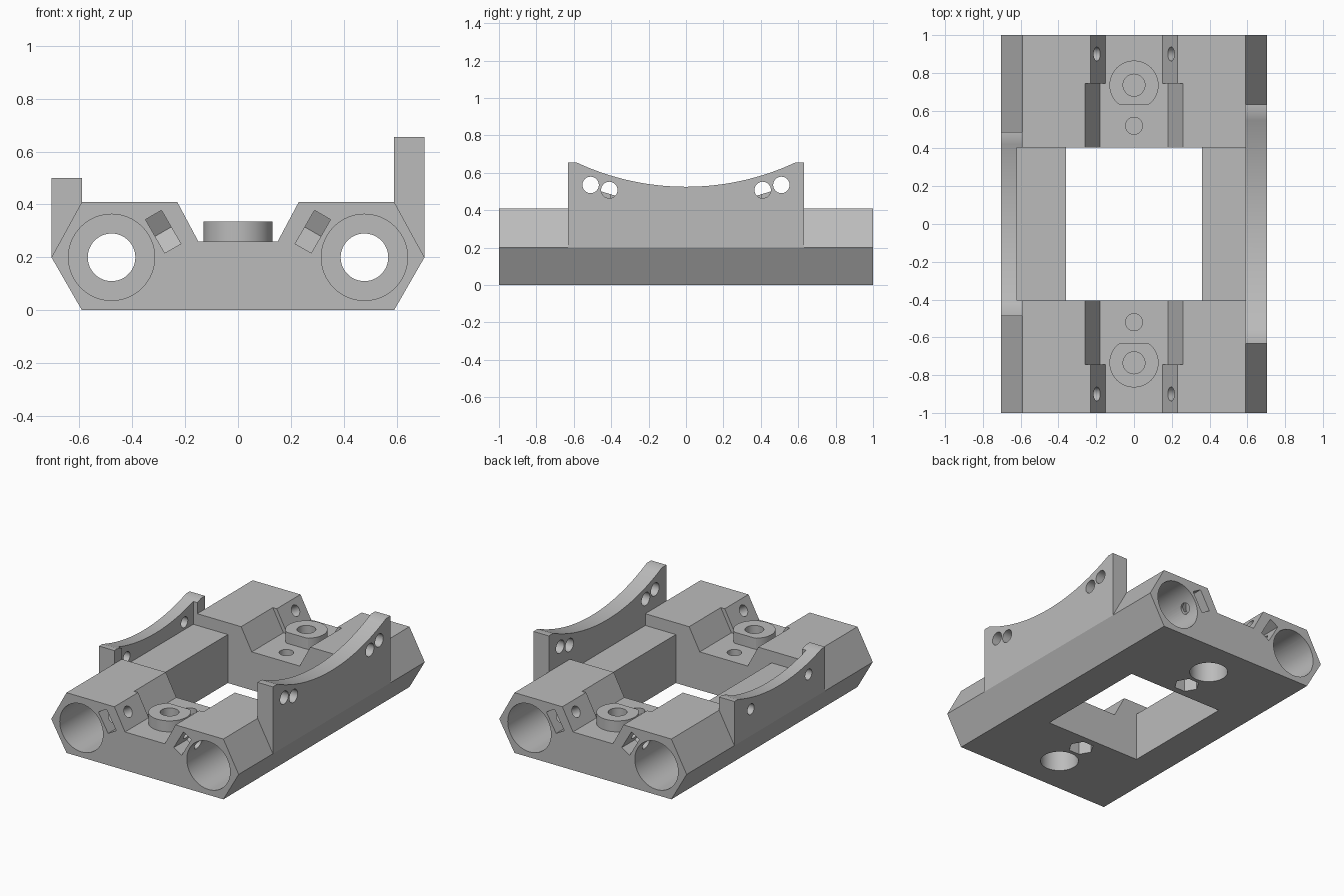
import bpy, bmesh, math
from mathutils import Vector

cube = bpy.data.objects.get("Cube")
if cube:
    bpy.data.objects.remove(cube, do_unlink=True)

grey = bpy.data.materials.new("plain_grey")
grey.use_nodes = True
colour = (0.5, 0.5, 0.5, 1)
grey.diffuse_color = colour
grey.node_tree.nodes["Principled BSDF"].inputs["Base Color"].default_value = colour

X, Y, Z = Vector((1, 0, 0)), Vector((0, 1, 0)), Vector((0, 0, 1))


def prism(name, pts, u, v, w, a, b, origin=(0, 0, 0)):
    """Outline in the u, v plane, extruded along w from a to b."""
    bm = bmesh.new()
    o = Vector(origin)
    low = [bm.verts.new(o + u * p + v * q + w * a) for p, q in pts]
    high = [bm.verts.new(o + u * p + v * q + w * b) for p, q in pts]
    bm.faces.new(low)
    bm.faces.new(high)
    n = len(pts)
    for i in range(n):
        j = (i + 1) % n
        bm.faces.new((low[i], low[j], high[j], high[i]))
    bmesh.ops.recalc_face_normals(bm, faces=bm.faces[:])
    mesh = bpy.data.meshes.new(name)
    bm.to_mesh(mesh)
    bm.free()
    mesh.materials.append(grey)
    ob = bpy.data.objects.new(name, mesh)
    bpy.context.collection.objects.link(ob)
    return ob


def circle(r, n=48, turn=0.0):
    return [(r * math.cos(math.tau * i / n + turn), r * math.sin(math.tau * i / n + turn))
            for i in range(n)]


def rect(x0, x1, y0, y1):
    return [(x0, y0), (x1, y0), (x1, y1), (x0, y1)]


def combine(operation, tool):
    """Apply a boolean to the carriage and discard the tool."""
    tool.hide_render = True
    mod = carriage.modifiers.new(tool.name, 'BOOLEAN')
    mod.operation = operation
    mod.solver = 'EXACT'
    mod.object = tool
    bpy.context.view_layer.objects.active = carriage
    bpy.ops.object.modifier_apply(modifier=mod.name)
    bpy.data.objects.remove(tool, do_unlink=True)


def add(*args):
    combine('UNION', prism(*args))


def cut(*args):
    combine('DIFFERENCE', prism(*args))


def wall_outline(half, flat, top, dip):
    """Side wall with a concave arc between two short flat ends."""
    sag = top - dip
    radius = (flat * flat + sag * sag) / (2 * sag)
    arc = []
    for i in range(33):
        y = flat - 2 * flat * i / 32
        arc.append((y, dip + radius - math.sqrt(radius * radius - y * y)))
    return [(-half, 0.2), (half, 0.2), (half, top)] + arc + [(-half, top)]


# Main body with bevelled sides
half = [(0.59, 0), (0.705, 0.2), (0.59, 0.41)]
outline = half + [(-x, z) for x, z in reversed(half)]
carriage = prism("bearing_carriage", outline, X, Z, Y, -1, 1)

# Centre channel, wider toward the middle
for name, w, y in (("channel", 0.15, 1.1), ("wide_channel", 0.18, 0.745)):
    cut(name, [(-w, 0.26), (w, 0.26), (w + 0.128, 0.5), (-w - 0.128, 0.5)], X, Z, Y, -y, y)

# Side walls
add("tall_wall", wall_outline(0.632, 0.585, 0.655, 0.525), Y, Z, X, 0.59, 0.705)
add("low_wall", wall_outline(0.487, 0.45, 0.5, 0.425), Y, Z, X, -0.705, -0.59)

# Lowered middle deck and the square opening through it
cut("deck_clearance", rect(-0.62, 0.59, -0.405, 0.405), X, Y, Z, 0.33, 0.9)
cut("opening", rect(-0.36, 0.36, -0.405, 0.405), X, Y, Z, -0.1, 0.6)

# Holes in the side walls
for e in (-1, 1):
    for y, z in ((0.41, 0.508), (0.51, 0.535)):
        cut("tall_wall_hole", circle(0.044, 32), Y, Z, X, 0.5, 0.8, (0, e * y, z))
    cut("low_wall_hole", circle(0.036, 32), Y, Z, X, -0.8, -0.57, (0, e * 0.31, 0.38))

# Rod holes along both sides
for s in (-1, 1):
    cut("rod_hole", circle(0.09), X, Z, Y, -1.1, 1.1, (s * 0.478, 0, 0.2))

for e in (-1, 1):
    # Round boss with one flat side, its bolt hole and the pocket below
    boss = [(x, max(y, -0.103)) for x, y in circle(0.13, 64)]
    boss = [p for i, p in enumerate(boss)
            if p[1] > -0.103 or boss[i - 1][1] > -0.103 or boss[(i + 1) % 64][1] > -0.103]
    spot = (0, e * 0.735, 0)
    add("boss", boss, X, Y * e, Z, 0.2, 0.335, spot)
    cut("boss_hole", circle(0.058), X, Y, Z, 0.2, 0.5, spot)
    cut("head_pocket", circle(0.12), X, Y, Z, -0.1, 0.17, spot)

    # Small bolt hole with a hexagonal nut pocket below
    spot = (0, e * 0.52, 0)
    cut("bolt_hole", circle(0.045, 32), X, Y, Z, 0.13, 0.5, spot)
    cut("nut_pocket", circle(0.08, 6), X, Y, Z, -0.1, 0.1, spot)

    for s in (-1, 1):
        # Bearing bore at each end
        cut("bearing_bore", circle(0.163, 64), X, Z, Y * e, 0.48, 1.1, (s * 0.478, 0, 0.2))
        # Slanted nut slot and clamping screw hole
        axis = Vector((s * 0.866, 0, -0.5))
        across = Vector((s * 0.5, 0, 0.866))
        spot = (s * 0.283, e * 0.9, 0.297)
        slot = [(0.2, -0.073), (0.2, 0.073), (-0.042, 0.073), (-0.084, 0), (-0.042, -0.073)]
        cut("nut_slot", slot, Y * e, across, axis, -0.035, 0.035, spot)
        cut("screw_hole", circle(0.037, 32), Y, across, axis, -0.2, 0.12, spot)

# Smooth round surfaces, crisp edges
bpy.ops.object.select_all(action='DESELECT')
carriage.select_set(True)
bpy.context.view_layer.objects.active = carriage
bpy.ops.object.shade_smooth_by_angle(angle=math.radians(25))
